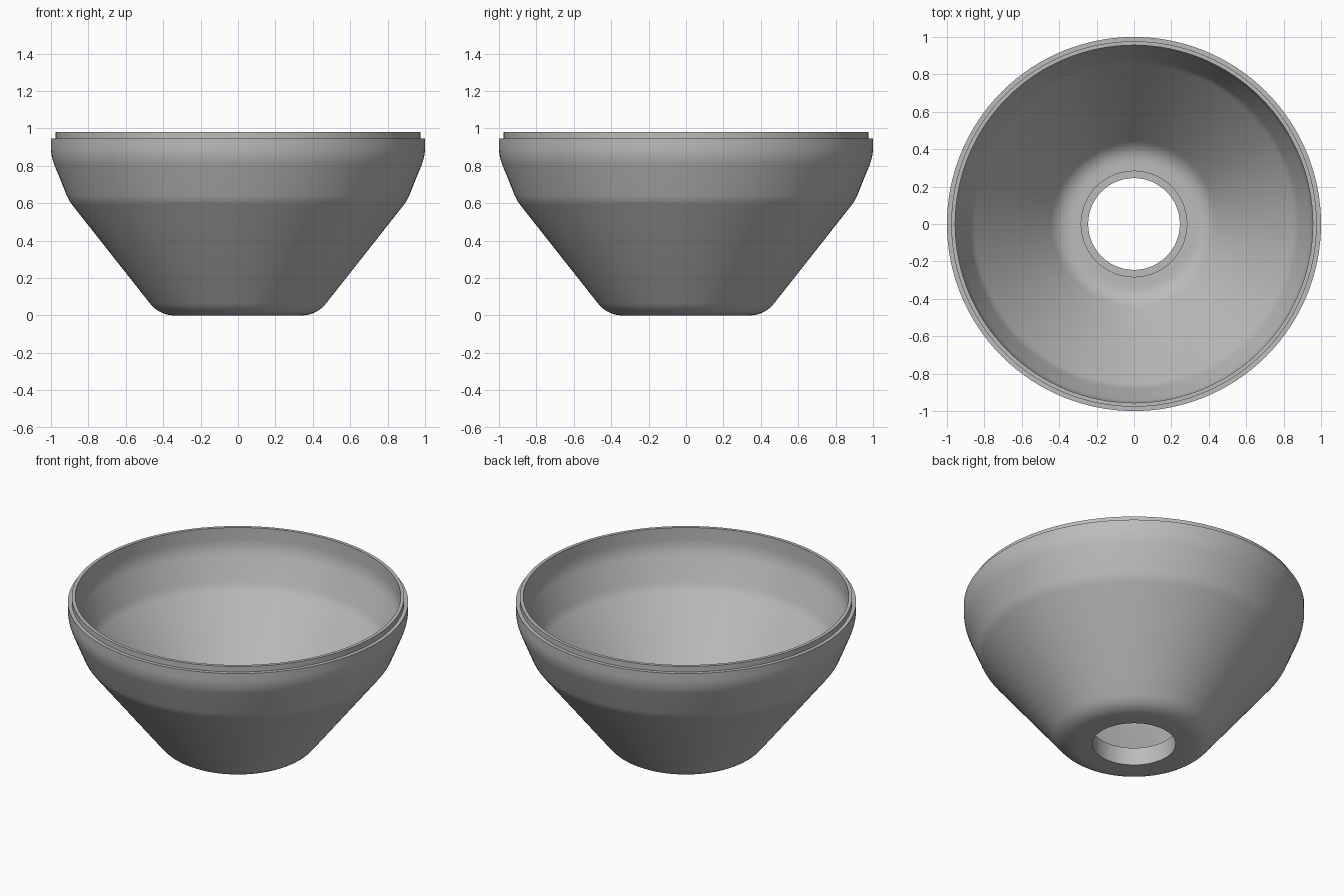
import bpy, bmesh, math
from mathutils import Vector

SEGMENTS = 128

cube = bpy.data.objects.get("Cube")
if cube:
    bpy.data.objects.remove(cube, do_unlink=True)

grey = bpy.data.materials.new("satin grey")
grey.use_nodes = True
colour = (0.5, 0.5, 0.5, 1)
grey.diffuse_color = colour
grey.node_tree.nodes["Principled BSDF"].inputs["Base Color"].default_value = colour


def rounded(corners, steps=8):
    """Closed outline of (radius, height, fillet length) corners, with curved fillets."""
    points = []
    for i, (r, z, fillet) in enumerate(corners):
        here = Vector((r, z))
        if not fillet:
            points.append(here)
            continue
        before = Vector(corners[i - 1][:2])
        after = Vector(corners[(i + 1) % len(corners)][:2])
        a = here + (before - here).normalized() * fillet
        b = here + (after - here).normalized() * fillet
        for s in range(steps + 1):
            t = s / steps
            points.append(a * (1 - t) ** 2 + here * 2 * t * (1 - t) + b * t * t)
    return points


def lathe(name, outline, material):
    """Turn a closed outline around the z axis."""
    bm = bmesh.new()
    rings = []
    for p in outline:
        ring = []
        for s in range(SEGMENTS):
            a = 2 * math.pi * s / SEGMENTS
            ring.append(bm.verts.new((p.x * math.cos(a), p.x * math.sin(a), p.y)))
        rings.append(ring)
    for i, ring in enumerate(rings):
        upper = rings[(i + 1) % len(rings)]
        for s in range(SEGMENTS):
            n = (s + 1) % SEGMENTS
            bm.faces.new((ring[s], ring[n], upper[n], upper[s]))
    bmesh.ops.recalc_face_normals(bm, faces=bm.faces)
    mesh = bpy.data.meshes.new(name)
    bm.to_mesh(mesh)
    bm.free()
    mesh.materials.append(material)
    obj = bpy.data.objects.new(name, mesh)
    bpy.context.collection.objects.link(obj)
    bpy.ops.object.select_all(action='DESELECT')
    obj.select_set(True)
    bpy.context.view_layer.objects.active = obj
    bpy.ops.object.shade_smooth_by_angle(angle=math.radians(35))
    return obj


shade = [
    # underside and outer wall
    (0.245, 0, 0), (0.42, 0, 0.085), (0.905, 0.615, 0.03), (1.0, 0.85, 0.05),
    # stepped rim
    (1.0, 0.945, 0), (0.977, 0.945, 0), (0.977, 0.98, 0), (0.956, 0.98, 0),
    # inner wall and floor
    (0.956, 0.855, 0.05), (0.87, 0.64, 0.03), (0.4, 0.045, 0.07),
    # collar around the hole
    (0.285, 0.045, 0), (0.285, 0.115, 0), (0.245, 0.115, 0),
]
lathe("bowl_shade", rounded(shade), grey)
